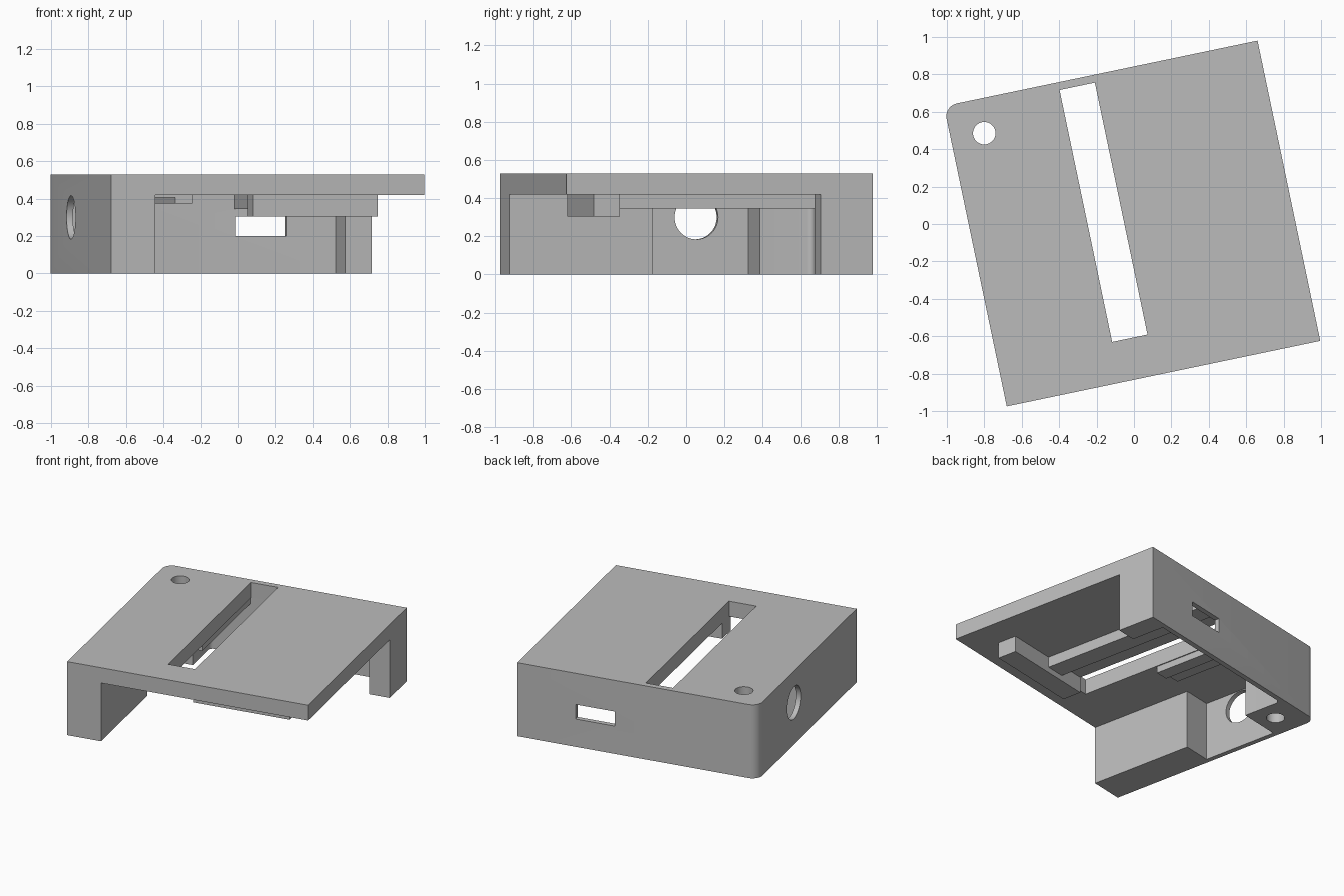
import bpy, bmesh, math
from mathutils import Matrix, Vector

if "Cube" in bpy.data.objects:
    bpy.data.objects.remove(bpy.data.objects["Cube"], do_unlink=True)

grey = bpy.data.materials.new("plain_grey")
grey.use_nodes = True
grey.diffuse_color = (0.5, 0.5, 0.5, 1)
grey.node_tree.nodes["Principled BSDF"].inputs["Base Color"].default_value = (0.5, 0.5, 0.5, 1)

# The part is laid out square to its own edges, then turned as a whole
PLACE = Matrix.Translation((-0.68, -0.975, 0)) @ Matrix.Rotation(math.radians(11.8), 4, "Z")
W, D, H = 1.712, 1.64, 0.53
CEIL = 0.42      # underside of the top plate
WALL = 0.035     # thin wall thickness


def prism(name, outline, z0, z1):
    bm = bmesh.new()
    face = bm.faces.new([bm.verts.new((x, y, z0)) for x, y in outline])
    ext = bmesh.ops.extrude_face_region(bm, geom=[face])
    bmesh.ops.translate(bm, vec=(0, 0, z1 - z0),
                        verts=[v for v in ext["geom"] if isinstance(v, bmesh.types.BMVert)])
    bmesh.ops.recalc_face_normals(bm, faces=bm.faces)
    return finish(name, bm)


def finish(name, bm):
    mesh = bpy.data.meshes.new(name)
    bm.to_mesh(mesh)
    bm.free()
    mesh.materials.append(grey)
    ob = bpy.data.objects.new(name, mesh)
    bpy.context.collection.objects.link(ob)
    ob.matrix_world = PLACE
    return ob


def box(name, u0, u1, v0, v1, z0, z1):
    return prism(name, [(u0, v0), (u1, v0), (u1, v1), (u0, v1)], z0, z1)


def drill(name, centre, radius, depth, turn):
    bm = bmesh.new()
    bmesh.ops.create_cone(bm, cap_ends=True, segments=48, radius1=radius, radius2=radius,
                          depth=depth, matrix=Matrix.Translation(centre) @ turn)
    return finish(name, bm)


def arc(cx, cy, r, start, end, n=8):
    angles = [math.radians(start + (end - start) * i / n) for i in range(n + 1)]
    return [(cx + r * math.cos(a), cy + r * math.sin(a)) for a in angles]


# Housing block with one rounded corner
R = 0.07
housing = prism("housing", [(0, 0), (W, 0), (W, D)] + arc(R, D - R, R, 90, 180), 0, H)

# Underside cavity, leaving the side wall, thin back wall and corner posts
back = D - WALL
F = 0.03
cavity = [(0.24, -0.1), (W + 0.1, -0.1), (W + 0.1, 1.36), (1.566, 1.36), (1.566, back)]
cavity += arc(0.33 + F, back - F, F, 90, 180)
cavity += [(0.33, 1.32), (WALL, 1.32), (WALL, 0.766), (0.24, 0.766)]

cutters = [
    prism("cavity_cutter", cavity, -0.1, CEIL),
    box("slot_cutter", 0.622, 0.815, 0.222, 1.598, 0.3, H + 0.1),
    box("port_cutter", 1.015, 1.295, 1.55, 1.75, 0.2, 0.305),
    drill("post_hole_cutter", Vector((0.181, 1.454, 0.3)), 0.06, 1.0, Matrix.Identity(4)),
    drill("side_hole_cutter", Vector((0, 1.043, 0.3)), 0.116, 0.2,
          Matrix.Rotation(math.pi / 2, 4, "Y")),
]
for c in cutters:
    c.hide_render = True
    mod = housing.modifiers.new(c.name, "BOOLEAN")
    mod.operation = "DIFFERENCE"
    mod.solver = "EXACT"
    mod.object = c

# Bake the cuts and drop the cutters
bpy.context.view_layer.update()
graph = bpy.context.evaluated_depsgraph_get()
cut_mesh = bpy.data.meshes.new_from_object(housing.evaluated_get(graph))
housing.modifiers.clear()
housing.data = cut_mesh
for c in cutters:
    bpy.data.objects.remove(c, do_unlink=True)

# Ribs under the plate, sunk slightly into it
TOP = CEIL + 0.01
box("front_stop_bar", 0.816, 1.5, 0.19, 0.33, 0.305, TOP)
box("long_guide_rail", 1.01, 1.15, 0.32, back + 0.01, 0.345, TOP)
box("short_guide_rail", 0.52, 0.615, 0.81, back + 0.01, 0.373, TOP)
box("guide_pad", 0.4, 0.53, 0.81, back + 0.01, 0.405, TOP)

# Smooth the round surfaces only
bpy.ops.object.select_all(action="DESELECT")
housing.select_set(True)
bpy.context.view_layer.objects.active = housing
bpy.ops.object.shade_smooth_by_angle(angle=math.radians(30))
